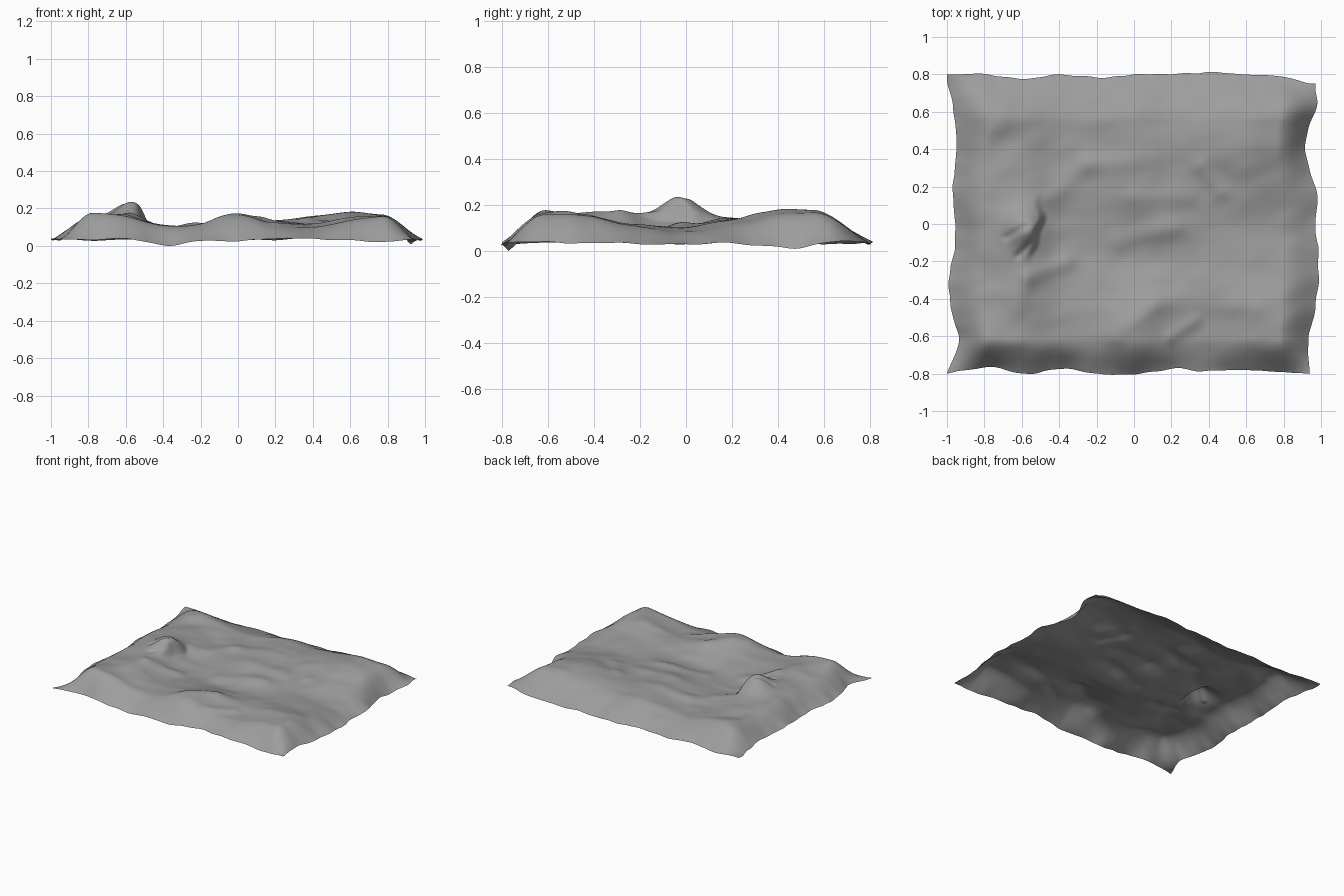
import bpy, math
from mathutils import Vector, noise

NX, NY = 200, 160

# Broad hills of the sheet: rows y = -.6 .. .6, columns x = -.8 .. .8
HILLS = [
    [.172, .155, .112, .120, .168, .118, .100, .138, .165],
    [.150, .163, .105, .106, .136, .122, .116, .142, .145],
    [.142, .160, .088, .080, .080, .085, .102, .118, .105],
    [.148, .160, .088, .088, .102, .112, .105, .102, .086],
    [.150, .138, .097, .112, .136, .130, .118, .138, .115],
    [.125, .130, .097, .108, .138, .133, .160, .178, .155],
    [.148, .132, .102, .118, .150, .125, .150, .176, .172],
]
# Wavy rim outlines, evenly spaced from low to high coordinate
LEFT = [-1, -.935, -.975, -.99, -.965, -.955, -.97, -.955, -.95, -.97, -1]
RIGHT = [.94, .93, .965, .985, .985, .97, .98, .93, .92, .975, .97]
FRONT = [-.8, -.765, -.80, -.775, -.80, -.805, -.775, -.785, -.78, -.79, -.8]
BACK = [.8, .80, .775, .80, .782, .80, .80, .812, .80, .79, .75]
# Rim heights
FRONT_Z = [.035, .035, .037, .005, .028, .025, .04, .04, .03, .022, .035]
BACK_Z = [.04, .03, .035, .03, .035, .03, .035, .04, .035, .035, .04]
LEFT_Z = [.035, .035, .04, .035, .035, .03, .035, .03, .035, .03, .04]
RIGHT_Z = [.035, .04, .035, .035, .03, .03, .035, .025, .012, .04, .04]


def spline(vals, t):
    """Smooth curve through evenly spaced values, t in 0..1 (clamped)."""
    n = len(vals) - 1
    t = min(max(t, 0), 1) * n
    i = min(int(t), n - 1)
    f = t - i
    a, b = vals[max(i - 1, 0)], vals[i]
    c, d = vals[i + 1], vals[min(i + 2, n)]
    return b + .5 * f * (c - a + f * (2*a - 5*b + 4*c - d + f * (3*(b - c) + d - a)))


def smooth(t):
    t = min(max(t, 0), 1)
    return t * t * (3 - 2 * t)


def shoulder(d, width):
    """Rise from the rim to the flat of the sheet."""
    t = min(max(d / width, 0), 1)
    return .7 * math.sin(t * math.pi / 2) + .3 * smooth(t)


def fold(x, y, ax, ay, bx, by, w, h):
    """Soft ridge along a segment."""
    p, a, b = Vector((x, y)), Vector((ax, ay)), Vector((bx, by))
    t = min(max((p - a).dot(b - a) / (b - a).length_squared, 0), 1)
    return h * math.exp(-((p - a.lerp(b, t)).length / w) ** 2)


FOLDS = [(-.62, -.45, -.58, -.30, .05, .007), (-.56, -.28, -.36, -.20, .05, .016),
         (-.08, -.10, .22, -.02, .06, .014), (.36, .30, .46, .18, .05, .013),
         (-.80, .44, -.70, .57, .07, .014), (.20, -.60, .33, -.52, .04, .012),
         (-.45, .14, -.25, .32, .06, .012), (-.25, .32, .10, .36, .06, .010),
         (.0, .14, .30, .14, .05, .008),
         (-.10, -.60, .12, -.42, .06, .014), (.12, -.42, .65, -.44, .06, .010)]


def height(x, y):
    tx, ty = (x + .8) / 1.6, (y + .6) / 1.2
    z = spline([spline(row, tx) for row in HILLS], ty)
    # fine cloth wrinkles
    z += .010 * noise.noise((x * 3.5 + y, y * 5.5, 3))
    z += .004 * noise.noise((x * 7 - y * 3, y * 10, 8))
    z += sum(fold(x, y, *f) for f in FOLDS)
    # gathered knot with a steep right face
    edge = -.50 - .05 * smooth((-y) / .16) + .012 * math.sin(y * 40)
    side = smooth((edge - x) / .05 + .5)
    z += .085 * side * math.exp(-((x + .56) / .12) ** 2 - ((y + .02) / .11) ** 2)
    z -= fold(x, y, -.68, -.07, -.58, -.01, .02, .012)
    z -= fold(x, y, -.62, -.17, -.54, -.09, .02, .012)
    return z


# Build the sheet as a grid whose rim follows the wavy outlines
verts = []
for j in range(NY + 1):
    v = j / NY
    for i in range(NX + 1):
        u = i / NX
        a, b = 2 * u - 1, 2 * v - 1
        wx, wy = abs(a) ** 5, abs(b) ** 5
        x = .97 * a * (1 - wx) + wx * (spline(LEFT, v) if a < 0 else spline(RIGHT, v)) * abs(a)
        y = .79 * b * (1 - wy) + wy * (spline(FRONT, u) if b < 0 else spline(BACK, u)) * abs(b)
        # small ripples along the rim
        x += .008 * wx * noise.noise((a * 2, b * 9, 5))
        y += .008 * wy * noise.noise((a * 10, b * 2, 6))
        # rim height blended from the nearest sides
        dl, dr, df, db = [max(d, 1e-4) ** -2 for d in
                          (u * 1.94, (1 - u) * 1.94, v * 1.58, (1 - v) * 1.58)]
        rim = (dl * spline(LEFT_Z, v) + dr * spline(RIGHT_Z, v)
               + df * spline(FRONT_Z, u) + db * spline(BACK_Z, u)) / (dl + dr + df + db)
        rim += .008 * noise.noise((a * 7, b * 7, 2))
        k = (shoulder(.97 * (1 - abs(a)), .19)
             * shoulder(.79 * (1 - abs(b)), .18 if b < 0 else .24))
        verts.append([x, y, rim + k * (height(x, y) - rim)])

# Stand on z = 0
low = min(p[2] for p in verts)
for p in verts:
    p[2] -= low

W = NX + 1
faces = [(j * W + i, j * W + i + 1, (j + 1) * W + i + 1, (j + 1) * W + i)
         for j in range(NY) for i in range(NX)]
mesh = bpy.data.meshes.new("blanket")
mesh.from_pydata(verts, [], faces)
mesh.update()
blanket = bpy.data.objects.new("blanket", mesh)
bpy.context.collection.objects.link(blanket)
for p in mesh.polygons:
    p.use_smooth = True

# Mid-grey cloth
cloth = bpy.data.materials.new("cloth")
cloth.diffuse_color = (.34, .34, .34, 1)
mesh.materials.append(cloth)
